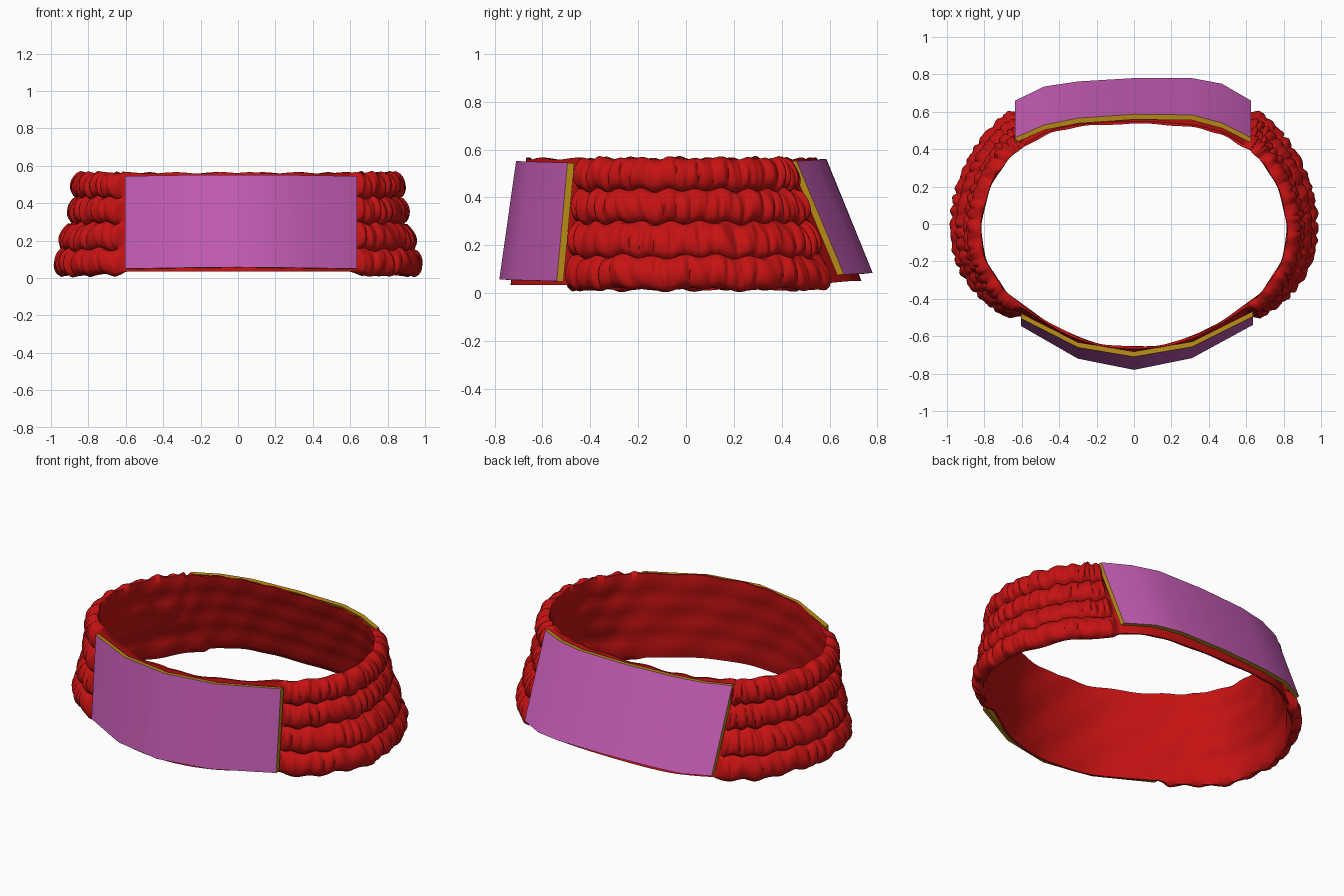
import bpy, bmesh, random
from math import sin, pi
from mathutils import Vector

if "Cube" in bpy.data.objects:
    bpy.data.objects.remove(bpy.data.objects["Cube"])

random.seed(4)


def material(name, rgb):
    m = bpy.data.materials.new(name)
    m.diffuse_color = (*rgb, 1)
    m.use_nodes = True
    m.node_tree.nodes["Principled BSDF"].inputs["Base Color"].default_value = m.diffuse_color
    return m


RED = material("red_fabric", (0.56, 0.006, 0.006))
PURPLE = material("purple_facing", (0.58, 0.11, 0.48))
GOLD = material("gold_lining", (0.48, 0.26, 0.008))


def finish(name, bm, mats, angle):
    bmesh.ops.recalc_face_normals(bm, faces=bm.faces)
    me = bpy.data.meshes.new(name)
    bm.to_mesh(me)
    bm.free()
    for m in mats:
        me.materials.append(m)
    ob = bpy.data.objects.new(name, me)
    bpy.context.collection.objects.link(ob)
    bpy.ops.object.select_all(action='DESELECT')
    ob.select_set(True)
    bpy.context.view_layer.objects.active = ob
    bpy.ops.object.shade_smooth_by_angle(angle=angle)
    return ob


# Half outline from front middle to back middle: bottom x, y and top x, y
HALF = [(0, -.745, 0, -.68), (.30, -.69, .30, -.63), (.60, -.51, .60, -.46),
        (.80, -.37, .74, -.33), (.925, -.18, .83, -.15), (.945, .05, .835, .05),
        (.89, .27, .77, .25), (.77, .47, .67, .38), (.62, .61, .60, .43),
        (.46, .70, .46, .505), (.28, .735, .28, .545), (0, .745, 0, .56)]
LOOP = [Vector(p) for p in HALF] + [Vector((-a, b, -c, d)) for a, b, c, d in HALF[-2:0:-1]]
K = len(LOOP)


def outline(u):
    """Smooth closed curve through the outline, for bottom and top together."""
    i = int(u // 1)
    t = u - i
    a, b, c, d = (LOOP[(i + j) % K] for j in (-1, 0, 1, 2))
    return 0.5 * (2 * b + (c - a) * t + (2 * a - 5 * b + 4 * c - d) * t * t
                  + (3 * b - a - 3 * c + d) * t ** 3)


def smooth(a, b, x):
    t = min(1, max(0, (x - a) / (b - a)))
    return t * t * (3 - 2 * t)


def lerp_list(vals, r):
    i = min(int(r), len(vals) - 2)
    return vals[i] + (vals[i + 1] - vals[i]) * (r - i)


# Gathered band: four stitched rows with puffed folds at both sides
ROWS = [0, .25, .51, .76, 1]
LEAN = [0, .15, .64, .84, 1]
PH = [[random.uniform(0, 6.28) for _ in range(4)] for _ in range(4)]
FOLDS = [3.0, 3.3, 3.6, 3.7]


def fold(u, row, f):
    p = PH[row]
    phase = pi * FOLDS[row] * u + p[0] + 0.8 * sin(2.3 * u + p[1]) \
        + 0.6 * sin(5.1 * u + p[2]) + 0.7 * sin(1.7 * u + p[3]) * f
    size = 0.7 + 0.3 * sin(3.7 * u + p[2])
    return (abs(sin(phase)) ** 0.7 - 0.6) * size + 0.12 * sin(3.1 * phase + 4 * f)


PER, OUT, INN = 32, 10, 4
section = [(j / OUT, True) for j in range(4 * OUT + 1)] + \
          [(j / INN, False) for j in range(4 * INN, -1, -1)]
bm = bmesh.new()
rings = []
for n in range(K * PER):
    u = n / PER
    h = min(u, K - u)
    p, q = outline(u), outline(u + 0.01) - outline(u - 0.01)
    side = smooth(2.0, 2.25, h) * (1 - smooth(7.8, 8.05, h))
    broad = smooth(1.8, 3.5, h) * (1 - smooth(6.3, 8.2, h))
    z0 = 0.035 + 0.015 * smooth(7, 9, h) - 0.018 * side + 0.006 * sin(4 * u) * side
    z1 = 0.562 + 0.004 * sin(7.3 * u)
    ring = []
    for r, outer in section:
        row = min(int(r), 3)
        f = r - row
        v = lerp_list(ROWS, r)
        lean = v + (lerp_list(LEAN, r) - v) * broad
        pos = Vector((p[0] + (p[2] - p[0]) * lean, p[1] + (p[3] - p[1]) * lean, 0))
        t = Vector((q[0] + (q[2] - q[0]) * lean, q[1] + (q[3] - q[1]) * lean, 0))
        nrm = Vector((t.y, -t.x, 0)).normalized()
        bulge = max(0, sin(pi * f)) ** 0.55
        wave = fold(u, row, f)
        if outer:
            off = -0.012 * (1 - side) + side * (0.040 * bulge + 0.020 * wave * (0.25 + 0.75 * bulge))
        else:
            off = -0.024 - 0.012 * max(0, sin(pi * f)) * (0.5 + 0.5 * broad) + 0.003 * sin(6 * u + 3 * r)
        z = z0 + (z1 - z0) * v
        if outer:
            z += 0.007 * side * sin(pi * FOLDS[row] * u + PH[row][1])
        co = pos + nrm * off
        ring.append(bm.verts.new((co.x, co.y, max(0, z))))
    rings.append(ring)
S = len(section)
for a, b in zip(rings, rings[1:] + rings[:1]):
    for j in range(S):
        k = (j + 1) % S
        bm.faces.new((a[j], b[j], b[k], a[k]))
finish("gathered_band", bm, [RED], 1.2)


# Panels: bent plates with a purple face and gold lining and edges
def panel(name, pts, sign, depth=0.028):
    """pts: x, bottom y, top y, bottom z, top z along the plate."""
    bm = bmesh.new()
    cols = []
    for x, yb, yt, zb, zt in pts:
        back = -sign * depth
        cols.append([bm.verts.new(c) for c in
                     ((x, yb, zb), (x, yt, zt), (x, yt + back, zt - .002), (x, yb + back, zb - .002))])
    for a, b in zip(cols, cols[1:]):
        for j in range(4):
            k = (j + 1) % 4
            bm.faces.new((a[j], b[j], b[k], a[k])).material_index = 0 if j == 0 else 1
    for c in (cols[0], cols[-1]):
        bm.faces.new(c).material_index = 1
    finish(name, bm, [PURPLE, GOLD], 0.7)


panel("front_panel", [(-.605, -.545, -.505, .05, .545), (-.30, -.72, -.66, .055, .55),
                      (0, -.78, -.71, .058, .552), (.31, -.717, -.657, .055, .55),
                      (.635, -.54, -.495, .05, .545)], -1)
panel("back_panel", [(-.635, .66, .462, .078, .552), (-.48, .735, .53, .08, .556),
                     (-.30, .762, .566, .083, .56), (0, .78, .587, .085, .56),
                     (.31, .78, .583, .085, .56), (.47, .75, .54, .082, .556),
                     (.625, .66, .462, .078, .552)], 1)
